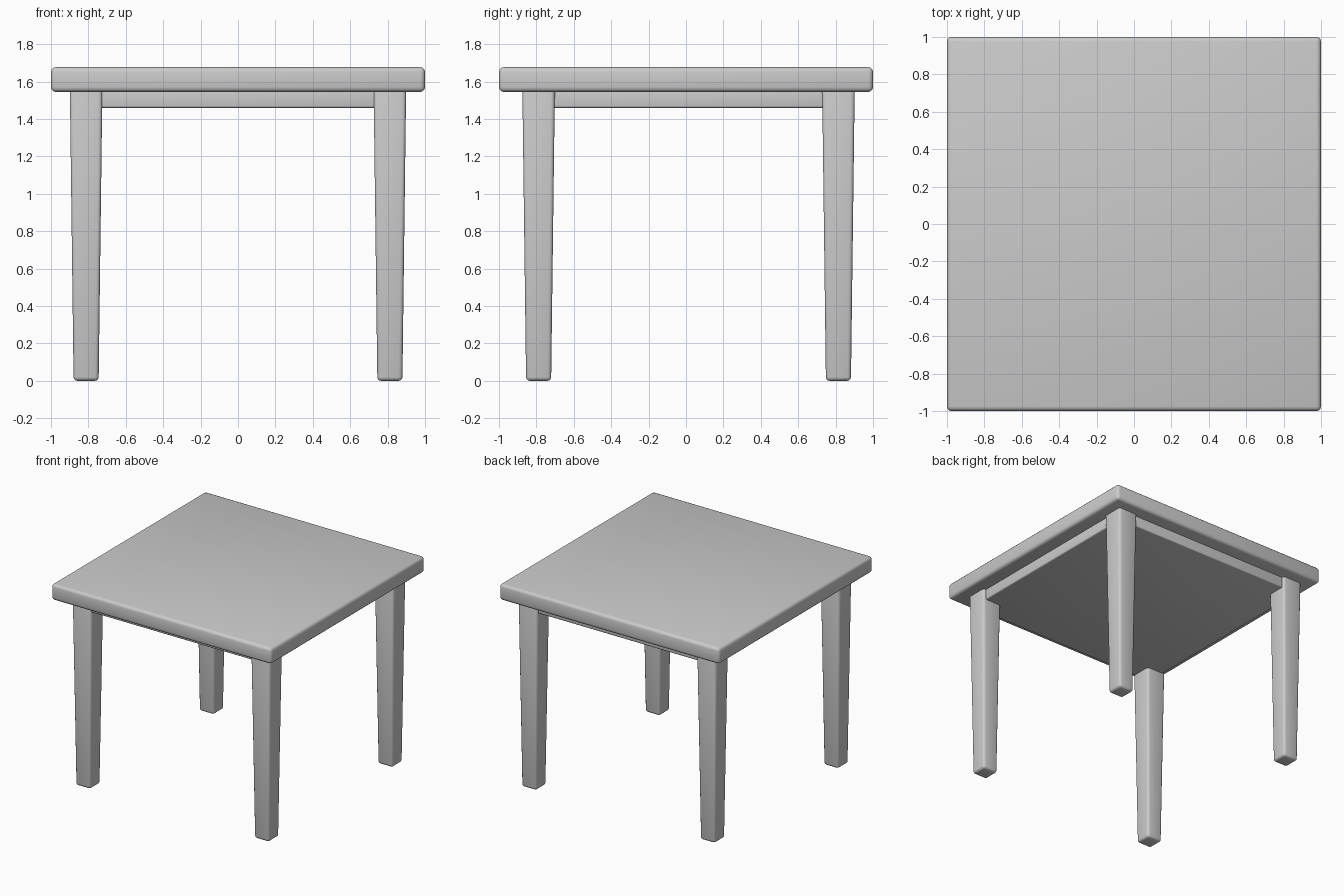
import bpy
import bmesh
from math import radians

if "Cube" in bpy.data.objects:
    bpy.data.objects.remove(bpy.data.objects["Cube"])


def tapered_box(name, center, bottom, top, z0, z1, bevel):
    """Box whose bottom and top half-sizes may differ, with rounded edges."""
    bm = bmesh.new()
    bmesh.ops.create_cube(bm, size=2)
    for v in bm.verts:
        half, z = (top, z1) if v.co.z > 0 else (bottom, z0)
        v.co = (center[0] + v.co.x * half[0], center[1] + v.co.y * half[1], z)
    mesh = bpy.data.meshes.new(name)
    bm.to_mesh(mesh)
    bm.free()
    obj = bpy.data.objects.new(name, mesh)
    bpy.context.collection.objects.link(obj)
    mod = obj.modifiers.new("rounded_edges", 'BEVEL')
    mod.width = bevel
    mod.segments = 3
    bpy.context.view_layer.objects.active = obj
    bpy.ops.object.select_all(action='DESELECT')
    obj.select_set(True)
    bpy.ops.object.modifier_apply(modifier=mod.name)
    bpy.ops.object.shade_smooth_by_angle(angle=radians(35))
    return obj


# Table top slab
tapered_box("table_top", (0, 0), (1, 1), (1, 1), 1.545, 1.677, 0.025)

# Solid apron block under the top
tapered_box("apron", (0, 0.01), (0.875, 0.87), (0.875, 0.87), 1.46, 1.56, 0.01)

# Four tapered legs; the front pair sits slightly further in
for row, y in (("front", -0.788), ("back", 0.815)):
    for side, x in (("left", -0.812), ("right", 0.812)):
        tapered_box(f"{row}_{side}_leg", (x, y), (0.067, 0.067),
                    (0.087, 0.087), 0.0, 1.57, 0.02)
